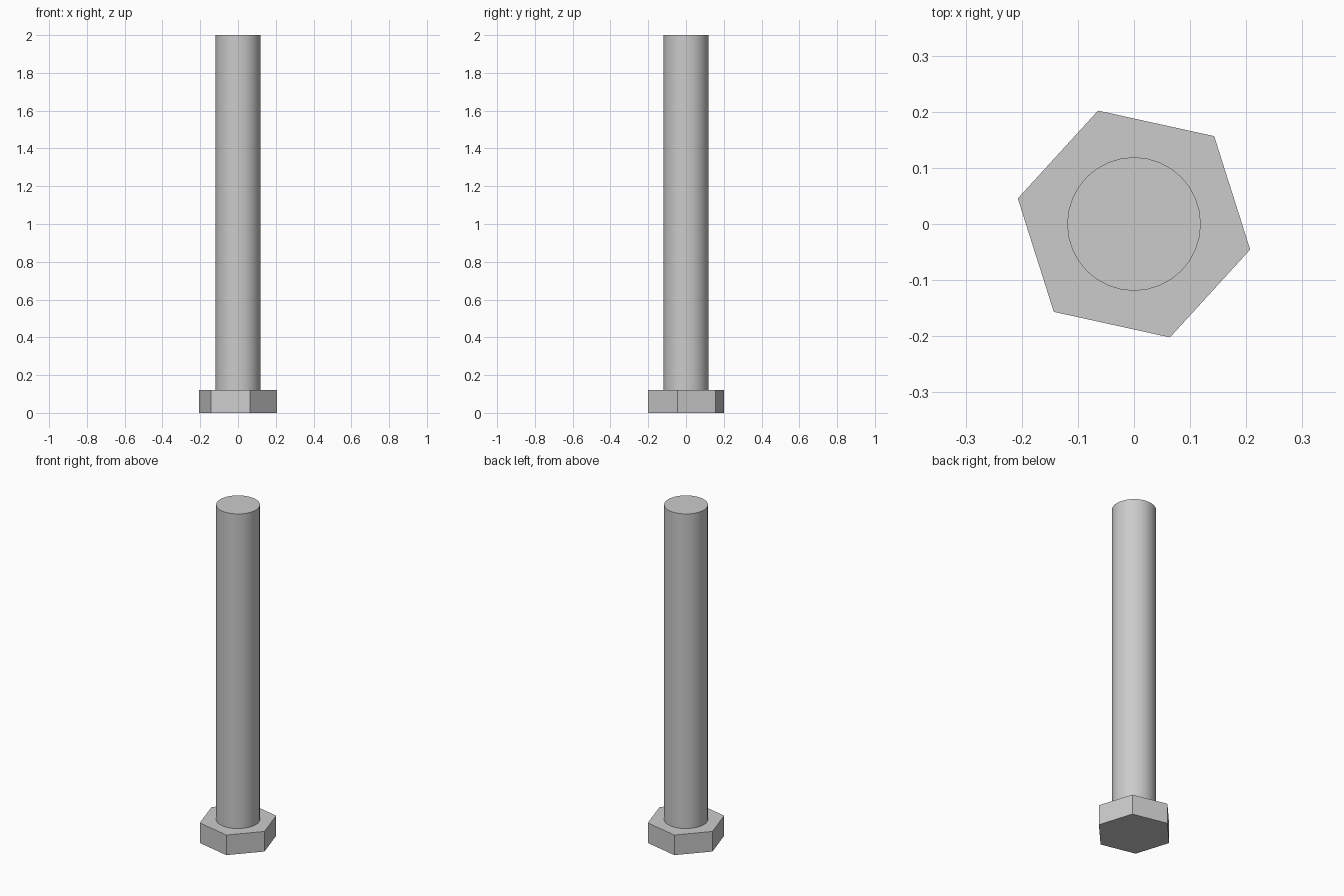
import bpy
from math import radians

cube = bpy.data.objects.get("Cube")
if cube:
    bpy.data.objects.remove(cube, do_unlink=True)

# Plain steel grey
steel = bpy.data.materials.new("steel_grey")
steel.use_nodes = True
colour = (0.6, 0.6, 0.6, 1)
steel.diffuse_color = colour
steel.node_tree.nodes["Principled BSDF"].inputs["Base Color"].default_value = colour


def prism(name, sides, radius, bottom, top, turn=0):
    bpy.ops.mesh.primitive_cylinder_add(
        vertices=sides, radius=radius, depth=top - bottom,
        location=(0, 0, (bottom + top) / 2), rotation=(0, 0, radians(turn)))
    part = bpy.context.object
    part.name = name
    part.data.materials.append(steel)
    bpy.ops.object.transform_apply(location=True, rotation=True, scale=True)
    return part


# Hexagonal head resting on the ground
HEAD_TOP = 0.12
prism("bolt_head", 6, 0.212, 0, HEAD_TOP, 17.6)

# Smooth round shank standing on the head
prism("bolt_shank", 32, 0.119, HEAD_TOP, 2)
bpy.ops.object.shade_smooth_by_angle(angle=radians(30))
